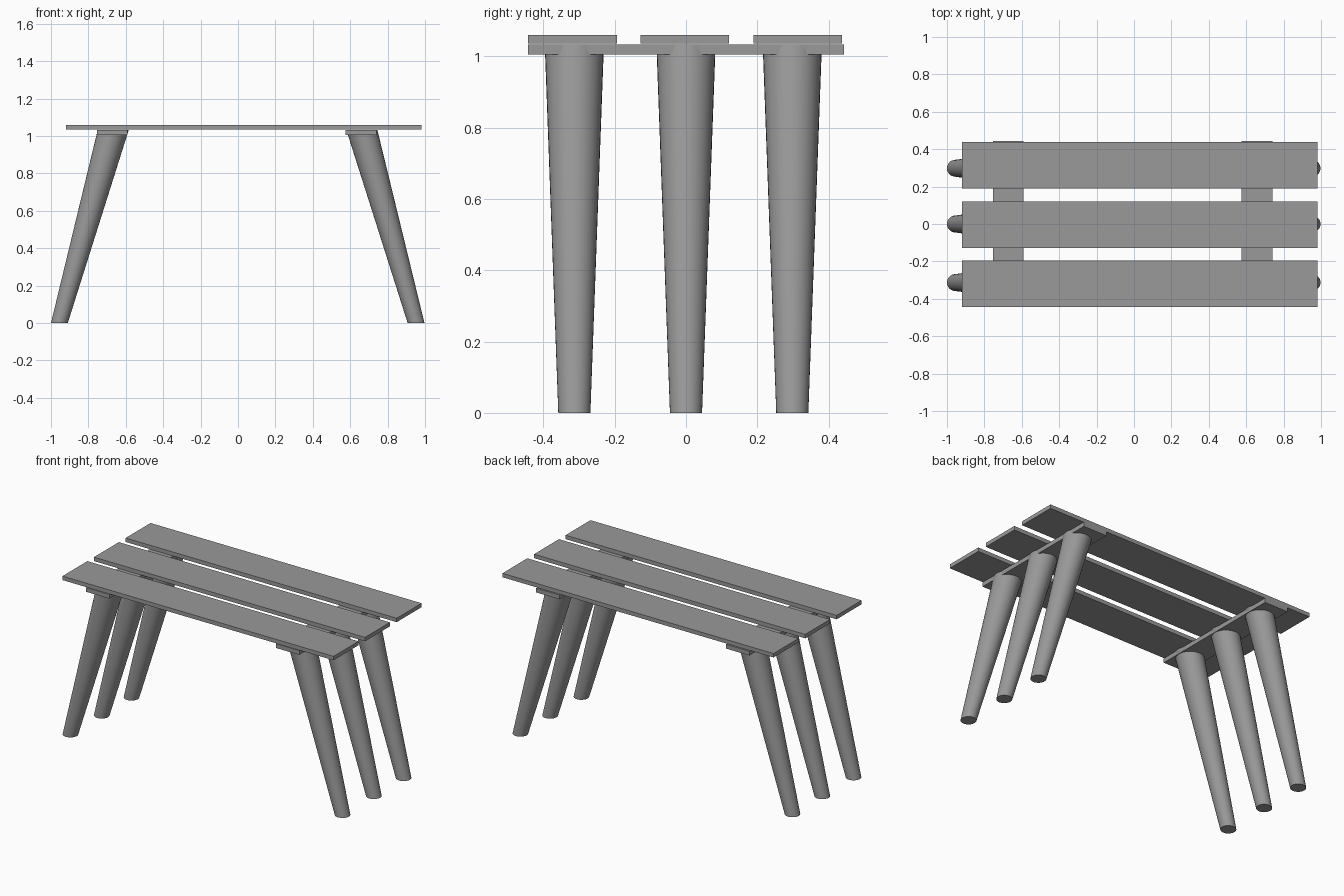
import bpy, bmesh
from mathutils import Matrix, Vector

cube = bpy.data.objects.get("Cube")
if cube:
    bpy.data.objects.remove(cube, do_unlink=True)

grey = bpy.data.materials.new("plain_grey")
grey.use_nodes = True
colour = (0.32, 0.32, 0.32, 1)
grey.diffuse_color = colour
grey.node_tree.nodes["Principled BSDF"].inputs["Base Color"].default_value = colour


def finish(name, bm):
    mesh = bpy.data.meshes.new(name)
    bm.to_mesh(mesh)
    bm.free()
    mesh.materials.append(grey)
    obj = bpy.data.objects.new(name, mesh)
    bpy.context.collection.objects.link(obj)
    return obj


def board(name, low, high):
    low, high = Vector(low), Vector(high)
    bm = bmesh.new()
    bmesh.ops.create_cube(bm, size=1)
    bmesh.ops.scale(bm, vec=high - low, verts=bm.verts)
    bmesh.ops.translate(bm, vec=(low + high) / 2, verts=bm.verts)
    return finish(name, bm)


def leg(name, foot_x, top_x, y, height=1.033):
    # Tapered round leg, sheared so foot and top stay level
    bm = bmesh.new()
    bmesh.ops.create_cone(bm, cap_ends=True, segments=32, radius1=0.045,
                          radius2=0.083, depth=height,
                          matrix=Matrix.Translation((0, 0, height / 2)))
    for v in bm.verts:
        v.co.x += foot_x + (top_x - foot_x) * v.co.z / height
        v.co.y += y
    for f in bm.faces:
        f.smooth = len(f.verts) == 4
    for e in bm.edges:
        e.smooth = all(f.smooth for f in e.link_faces)
    return finish(name, bm)


# Seat planks
for name, y in (("front", -0.443), ("middle", -0.128), ("back", 0.189)):
    board(name + "_seat_plank", (-0.92, y, 1.035), (0.98, y + 0.249, 1.06))

# Cross bars under the seat, each with three splayed legs
for side, bar_x, foot_x, top_x in (("right", -0.755, -0.955, -0.667),
                                   ("left", 0.575, 0.952, 0.662)):
    board(side + "_cross_bar", (bar_x, -0.443, 1.005), (bar_x + 0.165, 0.443, 1.032))
    for place, y in (("front", -0.313), ("middle", 0), ("back", 0.298)):
        leg(f"{side}_{place}_leg", foot_x, top_x, y)
